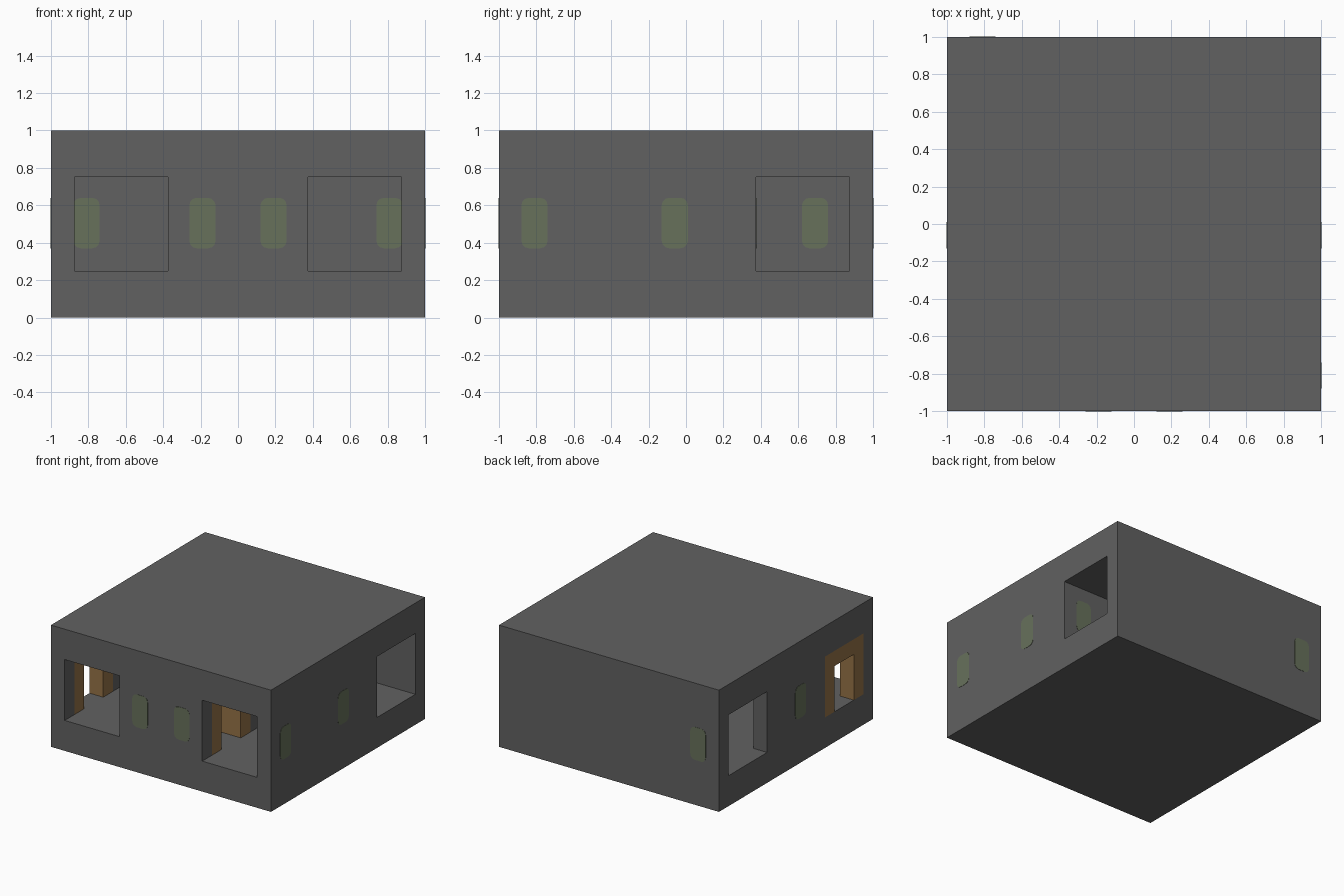
import bpy, bmesh, math
from mathutils import Matrix

if "Cube" in bpy.data.objects:
    bpy.data.objects.remove(bpy.data.objects["Cube"], do_unlink=True)


def material(name, rgb):
    m = bpy.data.materials.new(name)
    m.use_nodes = True
    m.diffuse_color = (*rgb, 1)
    m.node_tree.nodes["Principled BSDF"].inputs["Base Color"].default_value = (*rgb, 1)
    return m


GREY = material("concrete grey", (0.12, 0.12, 0.12))
BROWN = material("door frame brown", (0.30, 0.17, 0.062))
GREEN = material("panel green", (0.136, 0.165, 0.105))


def finish(bm, name, mat):
    bmesh.ops.recalc_face_normals(bm, faces=bm.faces)
    mesh = bpy.data.meshes.new(name)
    bm.to_mesh(mesh)
    bm.free()
    mesh.materials.append(mat)
    ob = bpy.data.objects.new(name, mesh)
    bpy.context.collection.objects.link(ob)
    return ob


def box(name, mat, x, y, z):
    bm = bmesh.new()
    bmesh.ops.create_cube(bm, size=1)
    for v in bm.verts:
        for i, (lo, hi) in enumerate((x, y, z)):
            v.co[i] = lo if v.co[i] < 0 else hi
    return finish(bm, name, mat)


def extrude_profile(name, mat, points, depth, matrix):
    """Extrude a closed outline (u, v) along local z and place it."""
    bm = bmesh.new()
    face = bm.faces.new([bm.verts.new((u, v, 0)) for u, v in points])
    grown = bmesh.ops.extrude_face_region(bm, geom=[face])["geom"]
    bmesh.ops.translate(bm, vec=(0, 0, depth),
                        verts=[g for g in grown if isinstance(g, bmesh.types.BMVert)])
    bmesh.ops.transform(bm, matrix=matrix, verts=bm.verts)
    return finish(bm, name, mat)


# Solid block hollowed out by rooms, windows and doorways
FLOOR, CEILING = 0.25, 0.75
body = box("building", GREY, (-1, 1), (-1, 1), (0, 1))
openings = {
    "left_corridor": ((-0.875, -0.375), (-1.1, 0.875)),
    "right_room": ((0.375, 0.875), (-1.1, 0.25)),
    "back_room": ((0.375, 1.1), (0.375, 0.875)),
    "side_window": ((-1.1, -0.6), (0.375, 0.875)),
    "side_door": ((-1.1, -0.6), (-0.875, -0.375)),
    "inner_passage": ((-0.5, 0.5), (-0.875, -0.375)),
}
for name, (x, y) in openings.items():
    cutter = box(name + "_cutter", GREY, x, y, (FLOOR, CEILING))
    cutter.hide_render = True
    mod = body.modifiers.new(name, "BOOLEAN")
    mod.operation, mod.solver, mod.object = "DIFFERENCE", "EXACT", cutter
    bpy.context.view_layer.objects.active = body
    bpy.ops.object.modifier_apply(modifier=name)
    bpy.data.objects.remove(cutter, do_unlink=True)

# Brown doorways: a thin one outside, a deep one between the rooms
ARCH = [(-0.25, 0), (-0.25, 0.5), (0.25, 0.5), (0.25, 0),
        (0.125, 0), (0.125, 0.375), (-0.125, 0.375), (-0.125, 0)]
FACE_X = Matrix(((0, 0, 1, 0), (1, 0, 0, 0), (0, 1, 0, 0), (0, 0, 0, 1)))
for name, start, depth in (("outer_door_frame", -1, 0.125), ("inner_door_frame", -0.375, 0.75)):
    extrude_profile(name, BROWN, ARCH, depth,
                    Matrix.Translation((start, -0.625, FLOOR)) @ FACE_X)

# Rounded green wall panels: position on the wall and the way it faces
outline = []
for cx, cy, first in ((1, 1, 0), (-1, 1, 90), (-1, -1, 180), (1, -1, 270)):
    for step in range(4):
        a = math.radians(first + 30 * step)
        outline.append((cx * 0.03 + 0.04 * math.cos(a), cy * 0.095 + 0.04 * math.sin(a)))

TURN = {"front": 0, "left": 90, "back": 180, "right": 270}
panels = [
    ("front", -0.19, -1), ("front", 0.19, -1),
    ("front", -0.81, 0.875), ("front", 0.81, 0.25),
    ("left", 1, -0.81), ("left", 1, -0.06), ("left", 0.375, 0.69),
    ("back", -0.81, 1), ("back", 0.81, 0.375),
    ("right", -1, -0.06),
]
for side, x, y in panels:
    place = (Matrix.Translation((x, y, 0.505))
             @ Matrix.Rotation(math.radians(TURN[side]), 4, "Z")
             @ Matrix.Rotation(math.radians(90), 4, "X"))
    extrude_profile(side + "_wall_panel", GREEN, outline, 0.002, place)
